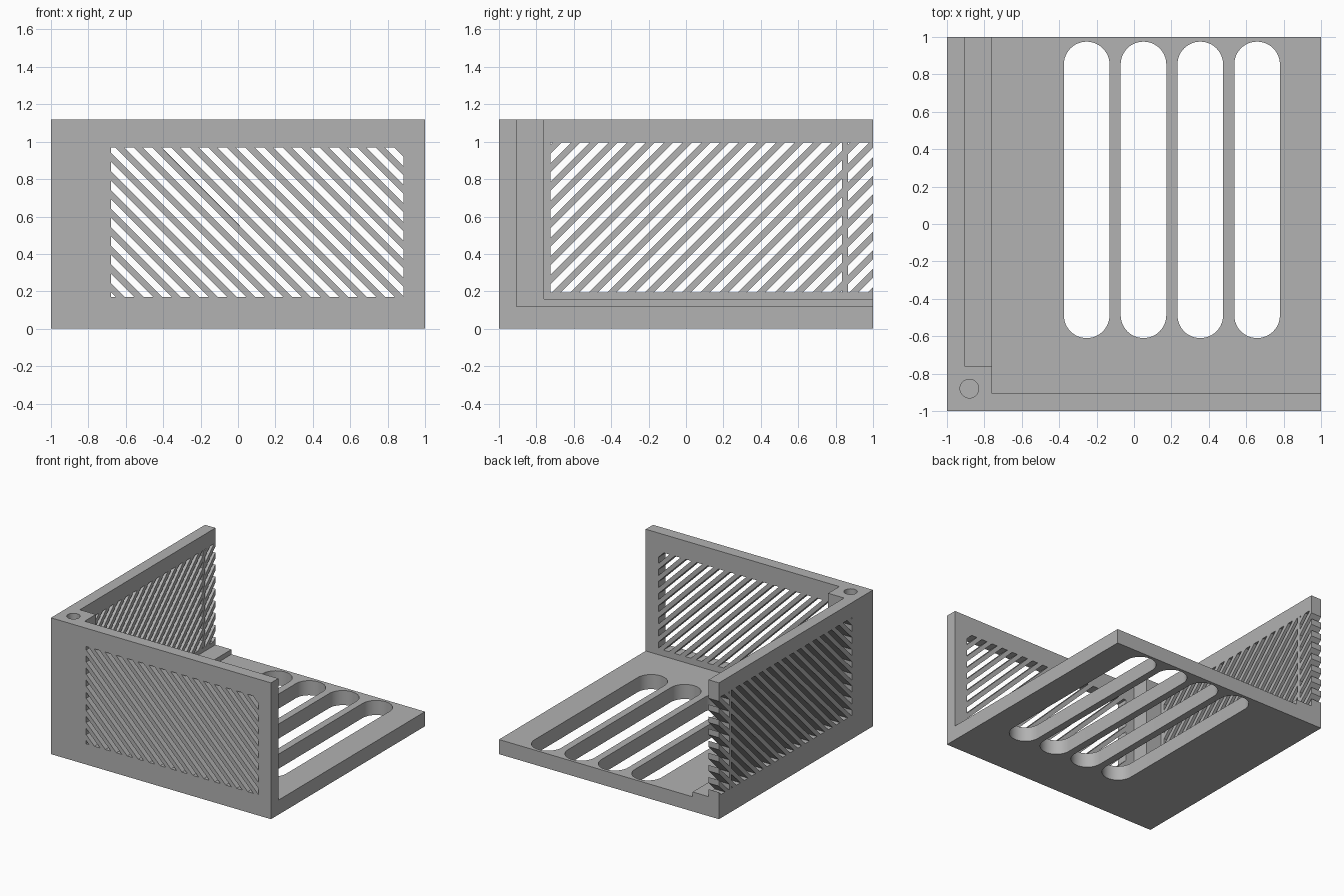
import bpy
import bmesh
import math
from mathutils import Vector

default = bpy.data.objects.get("Cube")
if default:
    bpy.data.objects.remove(default, do_unlink=True)

grey = bpy.data.materials.new("plain grey")
grey.use_nodes = True
grey.diffuse_color = (0.445, 0.445, 0.445, 1)
grey.node_tree.nodes["Principled BSDF"].inputs["Base Color"].default_value = grey.diffuse_color

FLOOR, TOP = 0.12, 1.12     # floor thickness, wall height
INNER, POST = -0.905, -0.76  # inner wall faces, inner post faces


def finish(name, bm):
    """Turn a bmesh into a named grey object."""
    bmesh.ops.recalc_face_normals(bm, faces=bm.faces)
    mesh = bpy.data.meshes.new(name)
    bm.to_mesh(mesh)
    bm.free()
    mesh.materials.append(grey)
    obj = bpy.data.objects.new(name, mesh)
    bpy.context.collection.objects.link(obj)
    return obj


def box(name, low, high):
    bm = bmesh.new()
    bmesh.ops.create_cube(bm, size=1)
    low, high = Vector(low), Vector(high)
    for v in bm.verts:
        v.co = (low + high) / 2 + v.co * (high - low)
    return finish(name, bm)


def add_prism(bm, outline, depth):
    """Extrude a closed outline along the depth vector."""
    face = bm.faces.new([bm.verts.new(p) for p in outline])
    new = bmesh.ops.extrude_face_region(bm, geom=[face], use_keep_orig=True)["geom"]
    moved = [g for g in new if isinstance(g, bmesh.types.BMVert)]
    bmesh.ops.translate(bm, verts=moved, vec=depth)


def cut(target, cutter):
    """Subtract the cutter, then discard it."""
    cutter.hide_render = True
    mod = target.modifiers.new("cut", 'BOOLEAN')
    mod.operation, mod.solver, mod.object = 'DIFFERENCE', 'EXACT', cutter
    bpy.context.view_layer.objects.active = target
    bpy.ops.object.modifier_apply(modifier=mod.name)
    bpy.data.objects.remove(cutter, do_unlink=True)


def smooth(obj):
    bpy.ops.object.select_all(action='DESELECT')
    obj.select_set(True)
    bpy.context.view_layer.objects.active = obj
    bpy.ops.object.shade_smooth_by_angle(angle=math.radians(30))


def clip(poly, inside):
    """Keep the part of a 2D polygon where inside(p) >= 0."""
    result = []
    for a, b in zip(poly, poly[1:] + poly[:1]):
        da, db = inside(a), inside(b)
        if da >= 0:
            result.append(a)
        if da * db < 0:
            t = da / (da - db)
            result.append((a[0] + t * (b[0] - a[0]), a[1] + t * (b[1] - a[1])))
    return result


def louvre_cutter(panels, slope, start, to_3d, depth):
    """Diagonal slots at 45 degrees, cropped to rectangular panels."""
    bm = bmesh.new()
    pitch, width = 0.0995, 0.051
    for u0, u1, z0, z1 in panels:
        rect = [(u0, z0), (u1, z0), (u1, z1), (u0, z1)]
        for k in range(-30, 31):
            c = start + k * pitch
            slot = clip(rect, lambda p: p[0] + slope * p[1] - c)
            slot = clip(slot, lambda p: c + width - p[0] - slope * p[1])
            if len(slot) > 2:
                add_prism(bm, [to_3d(u, z) for u, z in slot], depth)
    return finish("louvre_cutter", bm)


# Floor with four rounded slots
floor = box("floor", (-1, -1, 0), (1, 1, FLOOR))
bm = bmesh.new()
radius, y_front, y_back = 0.122, -0.488, 0.853
for i in range(4):
    cx = -0.253 + i * 0.3037
    outline = []
    for y, turn in ((y_back, 0), (y_front, math.pi)):
        for s in range(25):
            a = turn + math.pi * s / 24
            outline.append((cx + radius * math.cos(a), y + radius * math.sin(a), -0.1))
    add_prism(bm, outline, (0, 0, 0.4))
cut(floor, finish("floor_slot_cutter", bm))
smooth(floor)

# Corner post with a blind screw hole
post = box("corner_post", (-1, -1, FLOOR), (POST, POST, TOP))
bm = bmesh.new()
ring = [math.tau * s / 32 for s in range(32)]
add_prism(bm, [(-0.88 + 0.05 * math.cos(a), -0.88 + 0.05 * math.sin(a), 0.6) for a in ring],
          (0, 0, 1))
cut(post, finish("hole_cutter", bm))
smooth(post)

# Front wall with falling diagonal louvres
front_wall = box("front_wall", (POST, -1, FLOOR), (1, INNER, TOP))
cut(front_wall, louvre_cutter([(-0.68, 0.885, 0.17, 0.97)], 1, 1.754,
                              lambda u, z: (u, -1.1, z), (0, 0.3, 0)))

# Right wall with rising louvres, the last panel running out of its end
right_wall = box("right_wall", (-1, POST, FLOOR), (INNER, 1, TOP))
cut(right_wall, louvre_cutter([(-0.725, 0.835, 0.193, 0.997), (0.866, 1.1, 0.193, 0.997)],
                              -1, -1.66, lambda u, z: (-1.1, u, z), (0.3, 0, 0)))

# Low ledge along the foot of the right wall
box("wall_ledge", (INNER, POST, FLOOR), (POST, 1, 0.16))
